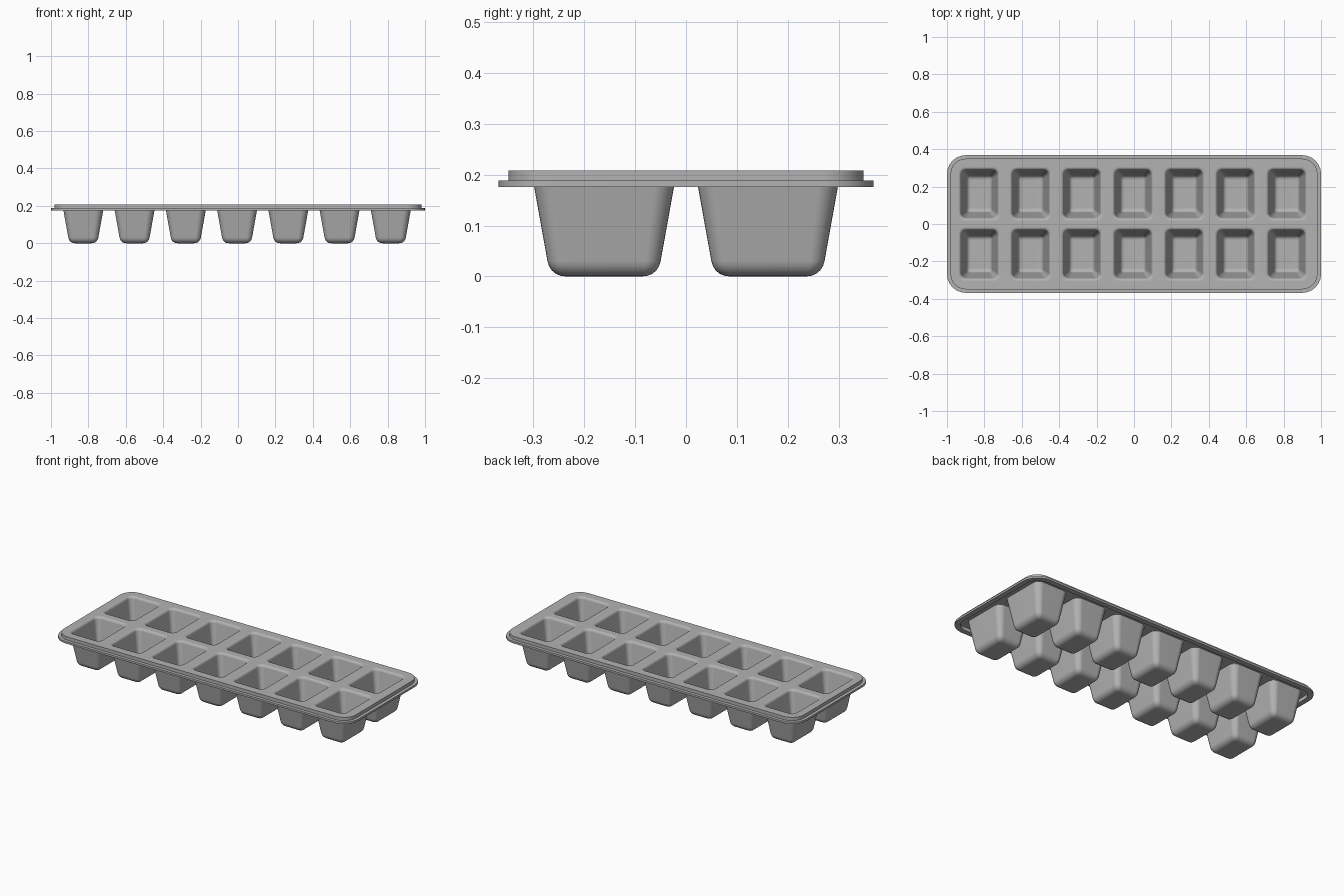
import bpy
import bmesh
from math import sin, cos, pi
from mathutils import Vector

if "Cube" in bpy.data.objects:
    bpy.data.objects.remove(bpy.data.objects["Cube"], do_unlink=True)

TOP, FLANGE, SHEET = 0.208, 0.188, 0.012
COLUMNS, PITCH_X, SHIFT_X, ROW_Y = 7, 0.274, -0.005, 0.161
CUP_X, CUP_Y, TAPER = 0.1, 0.131, 0.18

plastic = bpy.data.materials.new("grey plastic")
plastic.use_nodes = True
grey = (0.45, 0.45, 0.45, 1)
plastic.diffuse_color = grey
plastic.node_tree.nodes["Principled BSDF"].inputs["Base Color"].default_value = grey

bm = bmesh.new()


def ring(cx, cy, hx, hy, radius, z, steps=6):
    """Rounded rectangle of vertices, counter-clockwise."""
    verts = []
    for corner, (sx, sy) in enumerate([(1, 1), (-1, 1), (-1, -1), (1, -1)]):
        for i in range(steps + 1):
            a = (corner + i / steps) * pi / 2
            verts.append(bm.verts.new((cx + sx * (hx - radius) + radius * cos(a),
                                       cy + sy * (hy - radius) + radius * sin(a), z)))
    return verts


def bridge(outer, inner):
    for i in range(len(outer)):
        j = (i + 1) % len(outer)
        bm.faces.new((outer[i], outer[j], inner[j], inner[i]))


def ring_edges(verts):
    return [bm.edges.get((verts[i - 1], verts[i])) for i in range(len(verts))]


def fillet(before, corner, after, size, steps=5):
    """Rounded corner of a profile, as points of (inset, height)."""
    p, c, q = Vector(before), Vector(corner), Vector(after)
    a = c + (p - c).normalized() * size
    b = c + (q - c).normalized() * size
    return [a.lerp(c, i / steps).lerp(c.lerp(b, i / steps), i / steps)
            for i in range(steps + 1)]


# Cup profile: rounded lip, tapered wall, rounded floor
lip = (0, TOP)
foot = (TAPER * (TOP - SHEET), SHEET)
profile = (fillet((-1, TOP), lip, foot, 0.014)
           + fillet(lip, foot, (1, SHEET), 0.022))


def cup(cx, cy):
    rings = [ring(cx, cy, CUP_X - inset, CUP_Y - inset,
                  max(0.03 - 0.4 * inset, 0.008), z) for inset, z in profile]
    for outer, inner in zip(rings, rings[1:]):
        bridge(outer, inner)
    bm.faces.new(rings[-1])
    return ring_edges(rings[0])


# Stepped rim and outer flange
flange = ring(0, 0, 1.0, 0.368, 0.1, FLANGE)
step = ring(0, 0, 0.981, 0.349, 0.081, FLANGE)
rim = ring(0, 0, 0.981, 0.349, 0.081, TOP)
bridge(flange, step)
bridge(step, rim)

# Two rows of cups joined by the flat top sheet
borders = ring_edges(rim)
for column in range(COLUMNS):
    x = (column - (COLUMNS - 1) / 2) * PITCH_X + SHIFT_X
    for y in (-ROW_Y, ROW_Y):
        borders += cup(x, y)
bmesh.ops.triangle_fill(bm, use_beauty=True, use_dissolve=False,
                        edges=borders, normal=(0, 0, 1))

# Make the whole sheet face upwards
bmesh.ops.recalc_face_normals(bm, faces=bm.faces[:])
if sum(f.normal.z * f.calc_area() for f in bm.faces) < 0:
    bmesh.ops.reverse_faces(bm, faces=bm.faces[:])

mesh = bpy.data.meshes.new("moulded_tray")
bm.to_mesh(mesh)
bm.free()
mesh.materials.append(plastic)
tray = bpy.data.objects.new("moulded_tray", mesh)
bpy.context.collection.objects.link(tray)
for other in bpy.context.selected_objects:
    other.select_set(False)
bpy.context.view_layer.objects.active = tray
tray.select_set(True)

# Sheet thickness below the top surface
thickness = tray.modifiers.new("sheet thickness", "SOLIDIFY")
thickness.thickness = SHEET
thickness.offset = -1
thickness.use_even_offset = True
bpy.ops.object.modifier_apply(modifier=thickness.name)

# Smooth fillets with crisp rim edges
bpy.ops.object.shade_smooth_by_angle(angle=pi / 6)
weighted = tray.modifiers.new("flat areas", "WEIGHTED_NORMAL")
weighted.keep_sharp = True
